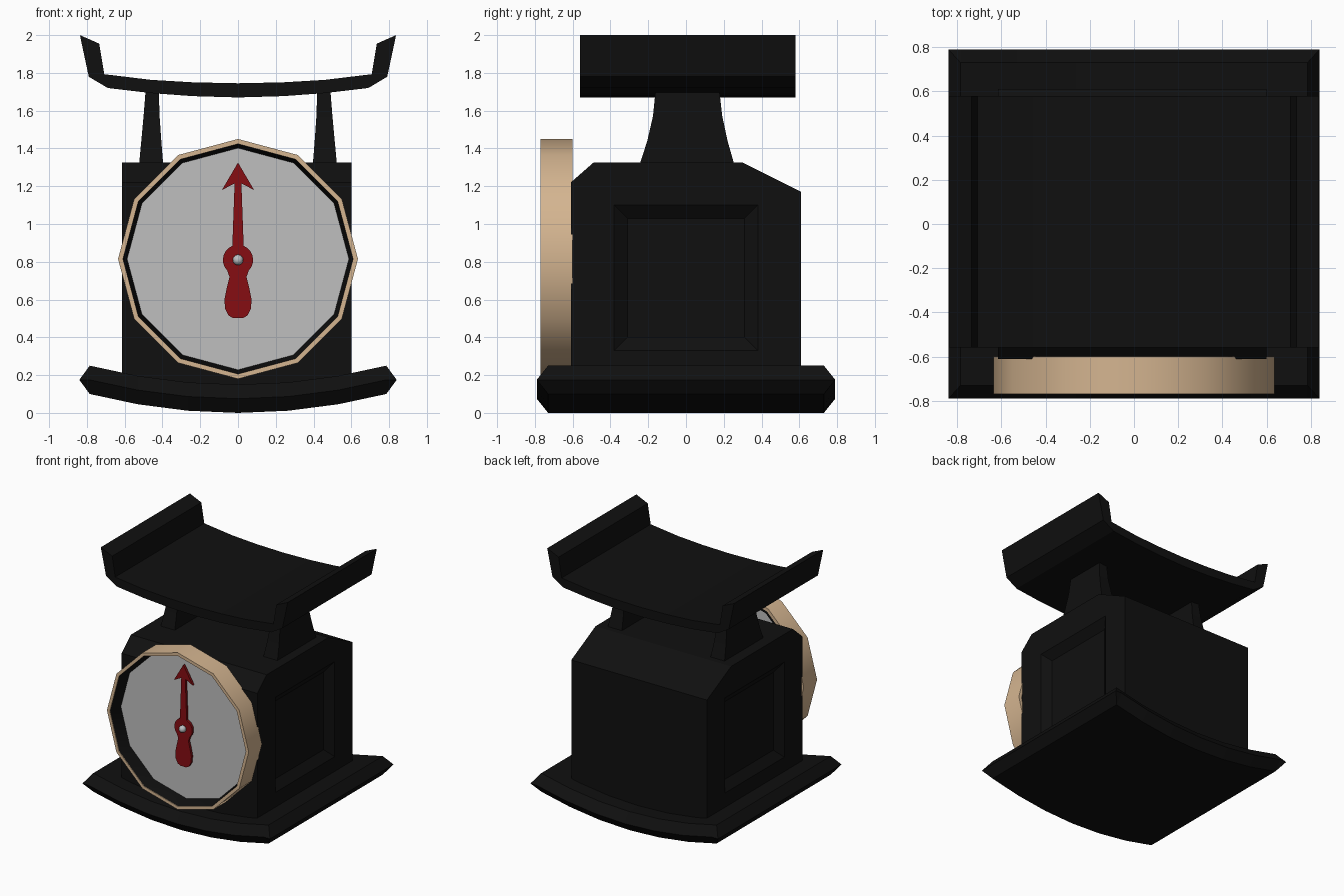
import bpy, bmesh, math

if "Cube" in bpy.data.objects:
    bpy.data.objects.remove(bpy.data.objects["Cube"])


def material(name, rgb, metallic=0.0):
    m = bpy.data.materials.new(name)
    m.use_nodes = True
    m.diffuse_color = (*rgb, 1)
    m.node_tree.nodes["Principled BSDF"].inputs["Base Color"].default_value = (*rgb, 1)
    return m


black = material("black enamel", (0.005, 0.005, 0.005))
brass = material("pale brass", (0.66, 0.46, 0.28))
grey = material("dial grey", (0.52, 0.52, 0.52))
red = material("pointer red", (0.24, 0.004, 0.006))
silver = material("silver", (0.5, 0.52, 0.54))


def finish(name, bm, mat, smooth=None):
    bmesh.ops.remove_doubles(bm, verts=bm.verts, dist=1e-5)
    bmesh.ops.recalc_face_normals(bm, faces=bm.faces)
    mesh = bpy.data.meshes.new(name)
    bm.to_mesh(mesh)
    bm.free()
    ob = bpy.data.objects.new(name, mesh)
    bpy.context.collection.objects.link(ob)
    if mat:
        mesh.materials.append(mat)
    if smooth:
        bpy.ops.object.select_all(action='DESELECT')
        ob.select_set(True)
        bpy.context.view_layer.objects.active = ob
        bpy.ops.object.shade_smooth_by_angle(angle=math.radians(smooth))
    return ob


def loft(name, sections, mat, closed=False, smooth=None):
    """Skin matching cross-sections; cap the ends unless closed in a loop."""
    bm = bmesh.new()
    rows = [[bm.verts.new(p) for p in s] for s in sections]
    n = len(rows[0])
    pairs = list(zip(rows, rows[1:])) + ([(rows[-1], rows[0])] if closed else [])
    for a, b in pairs:
        for i in range(n):
            j = (i + 1) % n
            bm.faces.new((a[i], a[j], b[j], b[i]))
    if not closed:
        bm.faces.new(rows[0])
        bm.faces.new(rows[-1])
    return finish(name, bm, mat, smooth)


def mirrored(half):
    """Complete a left-right symmetric outline from its +x half."""
    return half + [(-x, z) for x, z in reversed(half) if x > 0]


def front_prism(name, outline, y0, y1, mat, smooth=None):
    return loft(name, [[(x, y, z) for x, z in outline] for y in (y0, y1)], mat, smooth=smooth)


def dial_ring(name, section, mat):
    rows = []
    for k in range(12):
        a = math.radians(30 * k)
        rows.append([(r * math.cos(a), y, DIAL_Z + r * math.sin(a)) for r, y in section])
    return loft(name, rows, mat, closed=True, smooth=40)


DIAL_Z = 0.815

# Curved base plate with a pointed, bevelled rim
sections = []
for x in (-0.785, -0.53, -0.265, 0, 0.265, 0.53, 0.785):
    z = 0.1 * (x / 0.785) ** 2
    sections.append([(x, -0.73, z), (x, -0.79, z + 0.075), (x, -0.73, z + 0.15),
                     (x, 0.73, z + 0.15), (x, 0.79, z + 0.075), (x, 0.73, z)])
for s in (-1, 1):
    tip = [(s * 0.84, y, 0.175) for y in (-0.79,) * 3 + (0.79,) * 3]
    sections.insert(0 if s < 0 else len(sections), tip)
bm = bmesh.new()
rows = [[bm.verts.new(p) for p in s] for s in sections]
for a, b in zip(rows, rows[1:]):
    for i in range(6):
        j = (i + 1) % 6
        bm.faces.new((a[i], a[j], b[j], b[i]))
bmesh.ops.dissolve_degenerate(bm, dist=1e-5, edges=bm.edges)
finish("base_plate", bm, black)

# Main housing with sloped shoulders
side = [(-0.61, 0.12), (-0.61, 1.22), (-0.49, 1.325),
        (0.3, 1.325), (0.61, 1.17), (0.61, 0.12)]
housing = loft("housing", [[(x, y, z) for y, z in side] for x in (-0.615, 0.6)], black)

# Recessed panel in each side of the housing
for s, wall in ((-1, 0.615), (1, 0.6)):
    panel = []
    for x, inset in ((wall + 0.05, -0.07), (wall - 0.05, 0.07)):
        h, lo, hi = 0.38 - inset, 0.33 + inset, 1.1 - inset
        if inset < 0:
            h, lo, hi = 0.45, 0.26, 1.17
        panel.append([(s * x, -h, lo), (s * x, h, lo), (s * x, h, hi), (s * x, -h, hi)])
    cutter = loft("panel_cutter", panel, black)
    cutter.hide_render = True
    mod = housing.modifiers.new("panel", 'BOOLEAN')
    mod.operation, mod.solver, mod.object = 'DIFFERENCE', 'EXACT', cutter
    bpy.context.view_layer.objects.active = housing
    bpy.ops.object.modifier_apply(modifier=mod.name)
    bpy.data.objects.remove(cutter)

# Tapered posts carrying the tray
for s, name in ((-1, "right_post"), (1, "left_post")):
    sections = []
    for z, front, back, inner, outer in ((1.3, -0.25, 0.26, 0.395, 0.525),
                                         (1.44, -0.205, 0.22, 0.406, 0.512),
                                         (1.57, -0.175, 0.192, 0.415, 0.5),
                                         (1.72, -0.16, 0.175, 0.42, 0.488)):
        sections.append([(s * inner, front, z), (s * outer, front, z),
                         (s * outer, back, z), (s * inner, back, z)])
    loft(name, sections, black)

# Weighing tray with raised ends
lower = [(0, 1.67), (0.24, 1.677), (0.46, 1.693), (0.69, 1.72), (0.79, 1.78), (0.837, 2.0)]
upper = [(0.735, 1.955), (0.708, 1.793), (0.46, 1.763), (0.24, 1.75), (0, 1.745)]
front_prism("tray", mirrored(lower + upper), -0.56, 0.58, black)

# Dial: brass bezel, dark sloped liner and grey face
dial_ring("dial_bezel", [(0.635, -0.77), (0.635, -0.6), (0.609, -0.6), (0.609, -0.77)], brass)
dial_ring("dial_liner", [(0.609, -0.765), (0.609, -0.602), (0.587, -0.602), (0.587, -0.66)], black)
face = [(0.595 * math.cos(math.radians(30 * k)), DIAL_Z + 0.595 * math.sin(math.radians(30 * k)))
        for k in range(12)]
front_prism("dial_face", face, -0.66, -0.645, grey)

# Pointer: arrow, hub and rounded counterweight
hub = [(0.08 * math.sin(math.radians(a)), 0.81 + 0.08 * math.cos(math.radians(a)))
       for a in range(22, 150, 16)]
tail = [(0.045, 0.72), (0.06, 0.66), (0.072, 0.6), (0.068, 0.55), (0.05, 0.515), (0.025, 0.502)]
arrow = [(0, 1.325), (0.085, 1.18), (0.018, 1.215)]
front_prism("pointer", mirrored(arrow + hub + tail), -0.7, -0.68, red)

# Pivot pin and its domed cap
bm = bmesh.new()
bmesh.ops.create_uvsphere(bm, u_segments=16, v_segments=10, radius=0.028)
bmesh.ops.translate(bm, verts=bm.verts, vec=(0, -0.71, 0.81))
finish("pivot_cap", bm, silver, smooth=60)
pin = [(0.02 * math.cos(a * math.pi / 6), 0.81 + 0.02 * math.sin(a * math.pi / 6)) for a in range(12)]
front_prism("pivot_pin", pin, -0.705, -0.65, silver, smooth=40)
